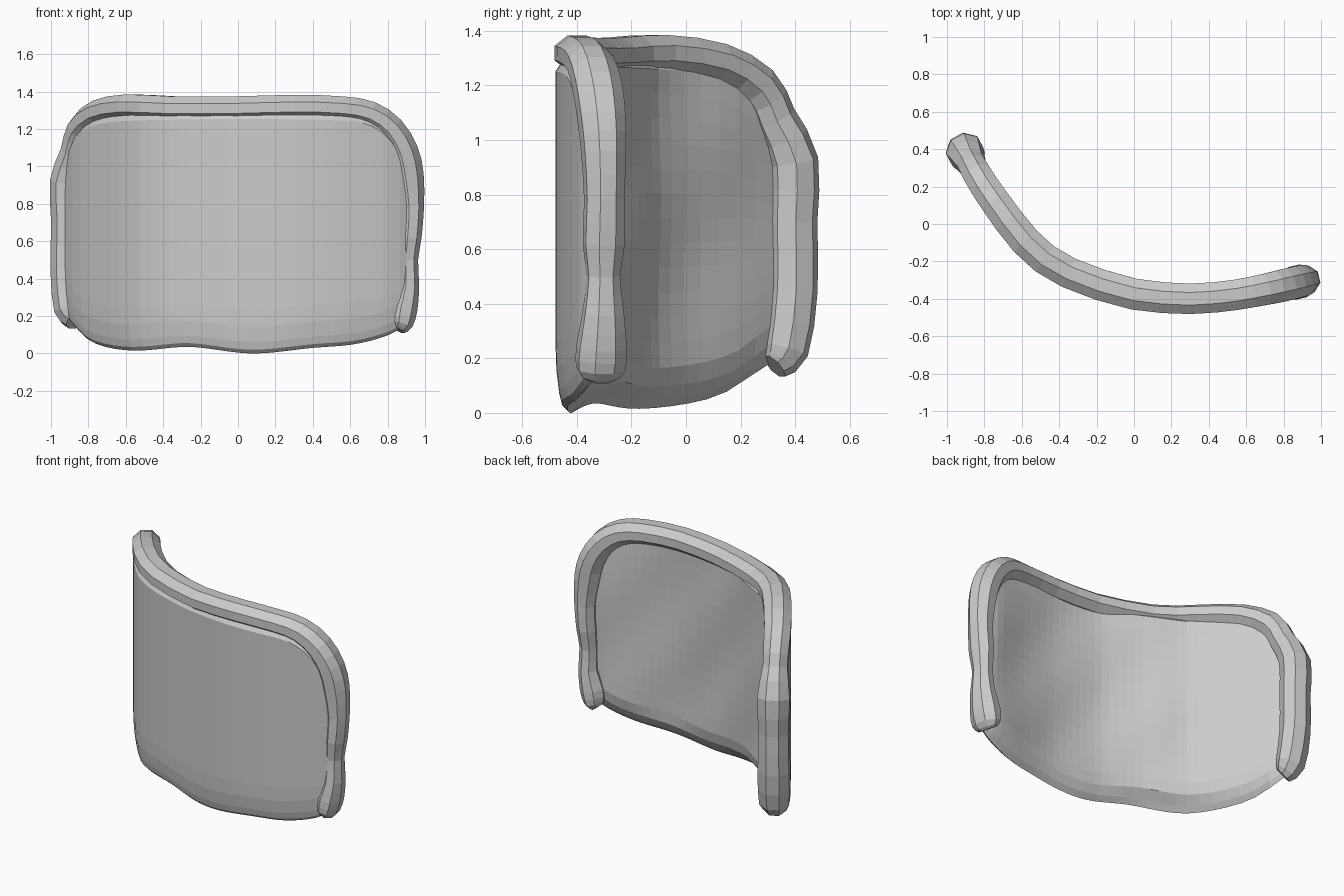
import bpy, bmesh, math
from mathutils import Vector

if "Cube" in bpy.data.objects:
    bpy.data.objects.remove(bpy.data.objects["Cube"])


def lerp_table(table, x):
    """Smooth (Catmull-Rom style) lookup of y for x, linear past the ends."""
    def slope(i):
        a, b = table[max(i - 1, 0)], table[min(i + 1, len(table) - 1)]
        return (b[1] - a[1]) / (b[0] - a[0])
    if x <= table[0][0]:
        return table[0][1] + slope(0) * (x - table[0][0])
    for i in range(len(table) - 1):
        (x0, y0), (x1, y1) = table[i], table[i + 1]
        if x <= x1:
            h = x1 - x0
            t = (x - x0) / h
            return (y0 * (2*t**3 - 3*t**2 + 1) + slope(i) * h * (t**3 - 2*t**2 + t)
                    + y1 * (3*t**2 - 2*t**3) + slope(i + 1) * h * (t**3 - t**2))
    return table[-1][1] + slope(len(table) - 1) * (x - table[-1][0])


# plan curve of the bent sheet (x, y) and its lower and upper outlines (x, z)
PLAN = [(-.91, .40), (-.82, .235), (-.7, .06), (-.6, -.07), (-.5, -.17), (-.33, -.27),
        (-.15, -.335), (0, -.375), (.27, -.40), (.5, -.385), (.7, -.35), (.92, -.30)]
BOTTOM = [(-.9, .22), (-.86, .17), (-.78, .08), (-.68, .035), (-.52, .015), (-.25, .035),
          (.08, .0), (.4, .03), (.62, .05), (.8, .1), (.92, .17)]
TOP = [(-.9, 1.05), (-.85, 1.17), (-.74, 1.28), (-.5, 1.32), (.55, 1.32),
       (.72, 1.28), (.83, 1.17), (.92, .98)]


def plan_point(x, z):
    return Vector((x, lerp_table(PLAN, x), z))


def plan_normal(x):
    e = .02
    dy = (lerp_table(PLAN, x + e) - lerp_table(PLAN, x - e)) / (2 * e)
    return Vector((-dy, 1, 0)).normalized()


def loft(name, rings):
    """Skin closed rings of equal length and cap both ends."""
    bm = bmesh.new()
    vr = [[bm.verts.new(p) for p in r] for r in rings]
    n = len(vr[0])
    for a, b in zip(vr, vr[1:]):
        for i in range(n):
            bm.faces.new((a[i], a[(i + 1) % n], b[(i + 1) % n], b[i]))
    bm.faces.new(vr[0])
    bm.faces.new(vr[-1])
    bmesh.ops.recalc_face_normals(bm, faces=bm.faces)
    me = bpy.data.meshes.new(name)
    bm.to_mesh(me)
    bm.free()
    ob = bpy.data.objects.new(name, me)
    bpy.context.collection.objects.link(ob)
    return ob


# curved cushion panel: smooth front, lumpy padded back, rounded lower edge
FRONT, MID, COLS, ROWS = -.078, -.035, 36, 12
rings = []
for i in range(COLS + 1):
    x = -.875 + 1.775 * i / COLS
    lo, hi = lerp_table(BOTTOM, x), lerp_table(TOP, x)
    end = min(i, COLS - i)
    squash = (.5, .8, .95)[end] if end < 3 else 1
    section = [(lo, MID), (lo + .02, MID - .02), (lo + .06, FRONT + .013), (lo + .14, FRONT + .003)]
    z0, z1 = lo + .14, hi - .075
    section += [(z0 + (z1 - z0) * k / ROWS, FRONT) for k in range(1, ROWS + 1)]
    section += [(hi - .03, FRONT + .03), (hi, MID), (hi, .02)]
    # the back is fullest in the tighter bend
    back = .032 + .045 * math.exp(-((x + .4) / .25) ** 2)
    z0, z1 = hi - .06, lo + .15
    for k in range(ROWS + 1):
        z = z0 + (z1 - z0) * k / ROWS
        section.append((z, back + .006 * math.sin(9 * x + 8 * z)))
    section += [(lo + .08, back * .7), (lo + .03, MID + .03)]
    n = plan_normal(x)
    rings.append([plan_point(x, z) + n * (MID + (d - MID) * squash) for z, d in section])
loft("curved_panel", rings)

# padded rim up the left side, across the top and down the right side
# (x, z, half depth, half width)
RIM = [(-.87, .17, .05, .05), (-.89, .23, .09, .08), (-.905, .45, .095, .085),
       (-.905, .7, .09, .085), (-.905, .92, .098, .088), (-.87, 1.08, .075, .075),
       (-.835, 1.2, .078, .075), (-.74, 1.285, .082, .07), (-.58, 1.318, .085, .068),
       (-.35, 1.31, .085, .066), (0, 1.31, .085, .066), (.3, 1.318, .083, .066),
       (.55, 1.31, .083, .066), (.7, 1.28, .085, .07), (.81, 1.2, .088, .075),
       (.88, 1.08, .085, .08), (.91, .95, .078, .08), (.925, .78, .072, .066),
       (.915, .62, .075, .062), (.905, .5, .06, .055), (.905, .36, .075, .06),
       (.88, .24, .09, .075), (.865, .16, .088, .065), (.85, .13, .06, .04)]


def refine(pts, steps):
    vs = [Vector(p) for p in pts]
    out = []
    for i in range(len(vs) - 1):
        a, b, c, d = vs[max(i - 1, 0)], vs[i], vs[i + 1], vs[min(i + 2, len(vs) - 1)]
        for s in range(steps):
            t = s / steps
            out.append(.5 * (2*b + (c - a)*t + (2*a - 5*b + 4*c - d)*t*t + (3*b - a - 3*c + d)*t**3))
    return out + [vs[-1]]


path = refine(RIM, 2)
centres = [plan_point(p[0], p[1]) for p in path]
rings = []
for i, p in enumerate(path):
    tangent = (centres[min(i + 1, len(path) - 1)] - centres[max(i - 1, 0)]).normalized()
    n = plan_normal(p[0])
    side = tangent.cross(n).normalized()
    ring = []
    for k in range(8):
        a = math.tau * (k + .5) / 8
        ring.append(centres[i] + n * (p[2] * 1.06 * math.cos(a)) + side * (p[3] * 1.06 * math.sin(a)))
    rings.append(ring)
loft("padded_rim", rings)
